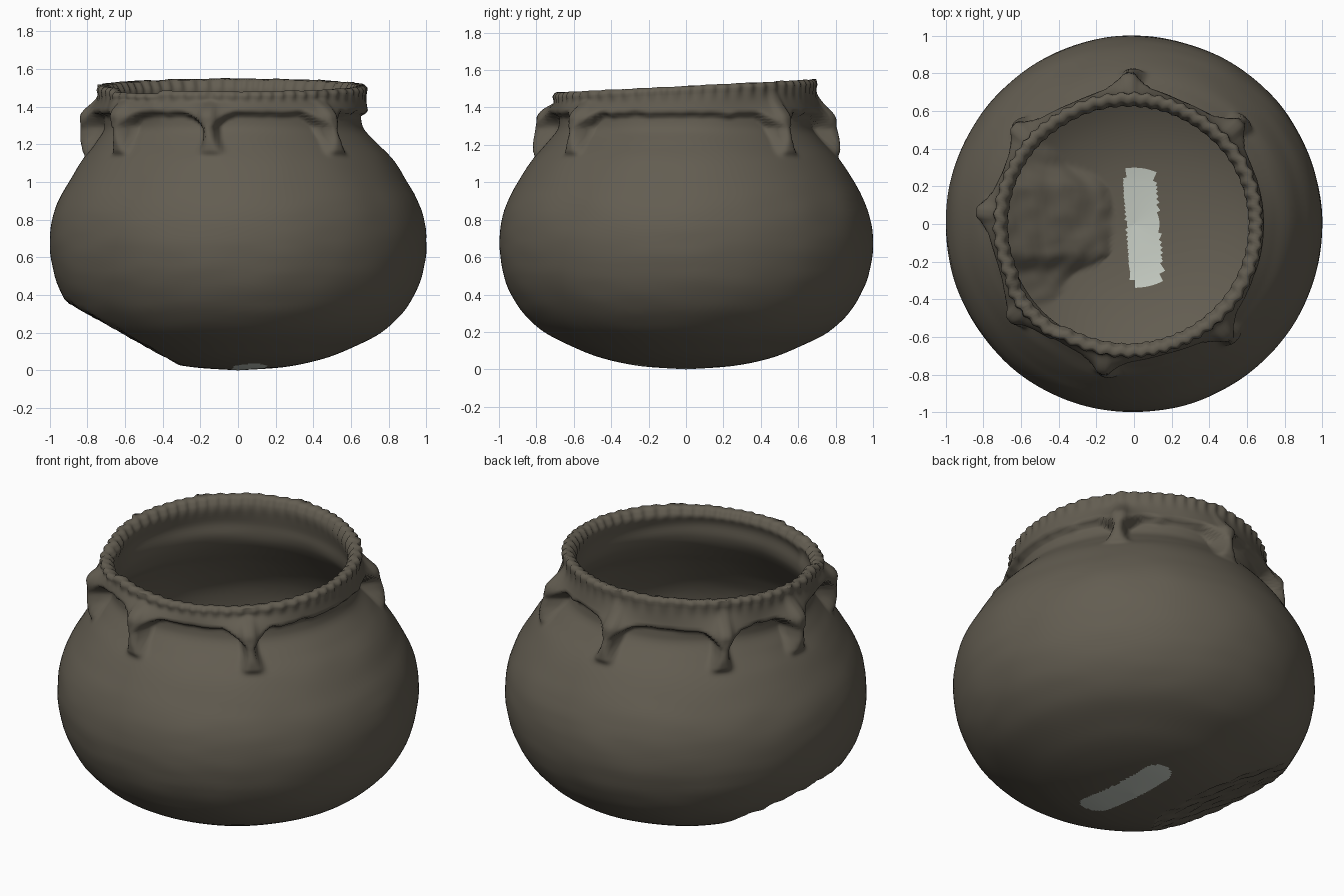
import bpy, bmesh, math
from mathutils import Vector, noise

if "Cube" in bpy.data.objects:
    bpy.data.objects.remove(bpy.data.objects["Cube"])

SEG = 320
RIBS = [math.radians(a) for a in (90, 43, -49, -100, -141, 175, 139)]

# half profiles (radius, height), from the base centre up and back down inside
OUTER = [(0, 0), (.25, .018), (.45, .06), (.60, .118), (.76, .20), (.87, .30), (.935, .40),
         (.975, .50), (.997, .62), (.998, .72), (.982, .82), (.95, .91), (.90, 1.0),
         (.83, 1.11), (.75, 1.2), (.69, 1.27), (.675, 1.32), (.675, 1.38), (.68, 1.44),
         (.70, 1.475), (.70, 1.50), (.685, 1.515)]
INNER = [(.655, 1.51), (.635, 1.48), (.63, 1.45), (.645, 1.38), (.645, 1.31), (.665, 1.25),
         (.72, 1.17), (.80, 1.08), (.88, .96), (.93, .85), (.95, .72), (.945, .6),
         (.91, .46), (.84, .32), (.73, .22), (.58, .13), (.42, .07), (.25, .035), (0, .012)]


def smooth(a, b, x):
    t = min(1, max(0, (x - a) / (b - a)))
    return t * t * (3 - 2 * t)


def resample(pts, step):
    """Smooth curve through the points, finely divided."""
    out = []
    v = [Vector(p) for p in pts]
    for i in range(len(v) - 1):
        p0, p1, p2, p3 = v[max(i - 1, 0)], v[i], v[i + 1], v[min(i + 2, len(v) - 1)]
        fine = step if (p1.y > 1.05 or p1.x < .4) else step * 2.2
        n = max(2, round((p2 - p1).length / fine))
        for k in range(n):
            t = k / n
            out.append(.5 * (2 * p1 + (p2 - p0) * t + (2 * p0 - 5 * p1 + 4 * p2 - p3) * t * t
                             + (3 * p1 - p0 - 3 * p2 + p3) * t ** 3))
    out.append(v[-1])
    return out


def rib_distance(a):
    return min(abs((a - b + math.pi) % (2 * math.pi) - math.pi) for b in RIBS)


def ornament(r, z, a):
    """Scalloped collar under the lip, running down into upright ribs."""
    d = rib_distance(a)
    rough = .012 * noise.noise(Vector((math.cos(a) * 9, math.sin(a) * 9, 3)))
    low = 1.365 + rough - .08 * math.exp(-(d / .10) ** 2)
    drop = smooth(1.46, 1.33, z)
    collar = .70 + .015 * drop + .095 * math.exp(-d / .15) * drop
    if z < 1.475:
        w = smooth(low - .018, low + .012, z)
        r = r + max(0, collar - r) * w
    rib_r = .70 + .105 * smooth(1.47, 1.34, z) + .02 * smooth(1.34, 1.2, z)
    width = .05 + .03 * smooth(1.25, 1.14, z)
    return r + max(0, rib_r - r) * math.exp(-(d / width) ** 4) * smooth(1.11, 1.17, z)


# broken flat area low on the left side
CHIP_N = Vector((-.488, 0, -.873))
CHIP_D = CHIP_N.dot(Vector((-.88, 0, .35)))


def place(r, z, a, inside):
    if not inside and z > 1.1:
        r = ornament(r, z, a)
    top = smooth(1.42, 1.5, z)
    # crimped lip, with a worn step at the front left
    r += .007 * top * math.sin(a * 62 + 1.5 * math.sin(a * 5))
    z += top * .005 * noise.noise(Vector((math.cos(a) * 8, math.sin(a) * 8, 0)))
    worn = smooth(-2.75, -2.6, a) * smooth(-2.13, -2.17, a)
    r += .02 * worn * smooth(1.3, 1.45, z)
    z -= .018 * worn * top
    neck = smooth(1.1, 1.4, z)
    p = Vector((r * math.cos(a) * (1 + .015 * neck) - .03 * neck,
                r * math.sin(a) - .005 * neck, z))
    p.z += .035 * p.y / .7 * smooth(1.38, 1.5, z)
    # gentle hand-made unevenness
    n = noise.noise(p * 3.5) * .004 + noise.noise(Vector((p.x * 4, p.y * 4, p.z * 14))) * .0025
    fade = smooth(.1, .5, r)
    p.x += n * fade * math.cos(a)
    p.y += n * fade * math.sin(a)
    if z < .6 and p.x < 0:
        limit = CHIP_D
        if inside:
            mask = smooth(.3, .17, abs(p.y - .02))
            limit -= .03 + .06 * mask
        limit += .012 * noise.noise(p * 11)
        over = p.dot(CHIP_N) - limit
        if over > 0:
            p -= CHIP_N * over
    return p


def material(name, colour):
    m = bpy.data.materials.new(name)
    m.diffuse_color = (*colour, 1)
    m.use_nodes = True
    m.node_tree.nodes["Principled BSDF"].inputs["Base Color"].default_value = m.diffuse_color
    return m


def in_patch(c):
    """Long pale patch across the base."""
    if c.z > .15:
        return False
    a, b = Vector((.03, .22)), Vector((.065, -.25))
    p = Vector((c.x, c.y))
    t = min(1, max(0, (p - a).dot(b - a) / (b - a).length_squared))
    return (p - a.lerp(b, t)).length < .088


# pot: one lathed shell, outside and inside
bm = bmesh.new()
outer = resample(OUTER, .014)
rows = [(q, False) for q in outer] + [(q, True) for q in resample(INNER, .018)]
first = bm.verts.new((rows[0][0].x, 0, rows[0][0].y))
last = bm.verts.new((0, 0, rows[-1][0].y))
rings = []
for q, inside in rows[1:-1]:
    rings.append([bm.verts.new(place(q.x, q.y, -math.pi + 2 * math.pi * k / SEG, inside))
                  for k in range(SEG)])
for k in range(SEG):
    j = (k + 1) % SEG
    bm.faces.new((first, rings[0][j], rings[0][k]))
    bm.faces.new((last, rings[-1][k], rings[-1][j]))
    for lo, hi in zip(rings, rings[1:]):
        bm.faces.new((lo[k], lo[j], hi[j], hi[k]))
for f in bm.faces:
    f.smooth = True
    f.material_index = 1 if in_patch(f.calc_center_median()) else 0

mesh = bpy.data.meshes.new("clay_pot")
bm.to_mesh(mesh)
bm.free()
mesh.materials.append(material("dark clay", (.125, .110, .083)))
mesh.materials.append(material("pale base patch", (.56, .60, .54)))
pot = bpy.data.objects.new("clay_pot", mesh)
bpy.context.collection.objects.link(pot)
